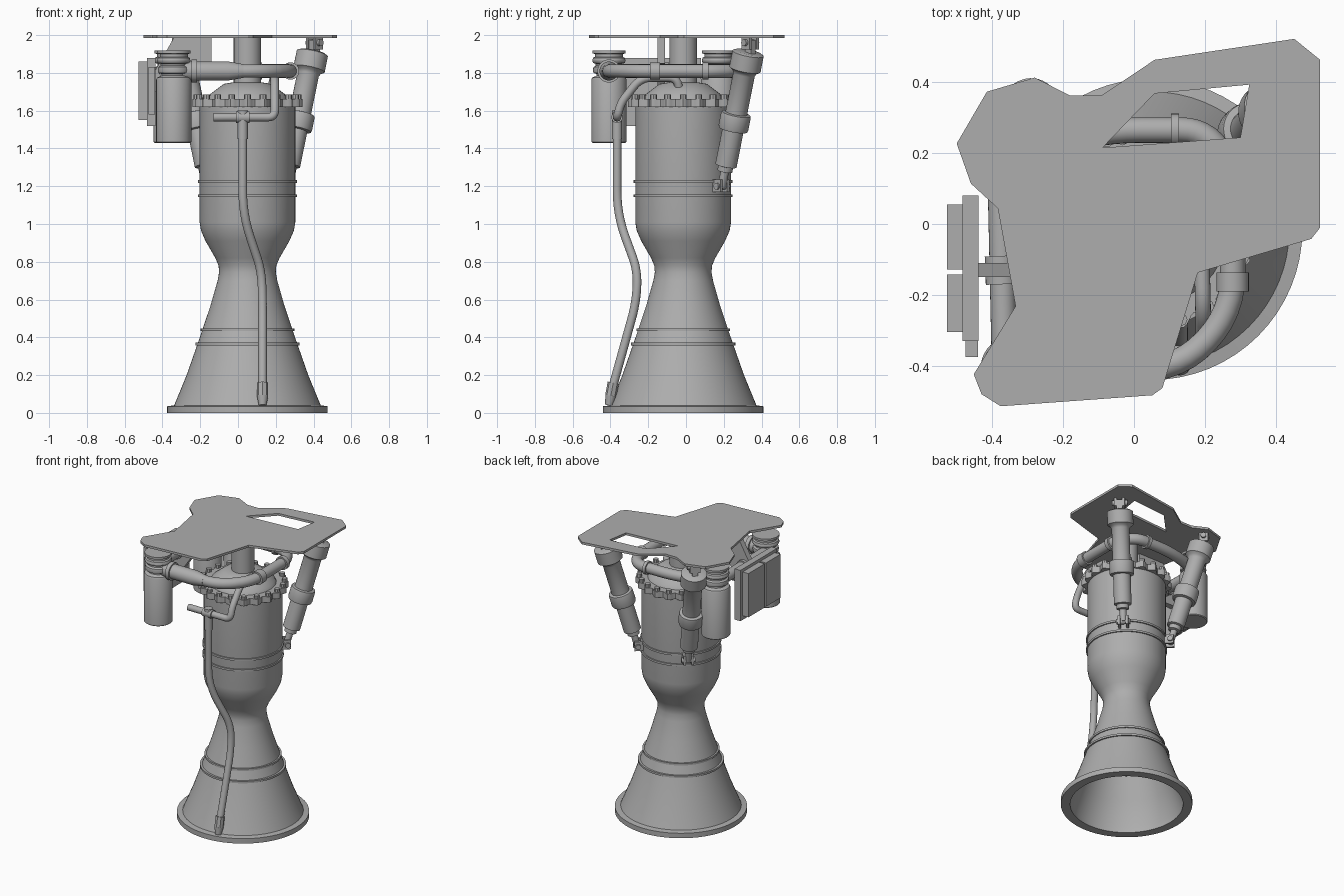
import bpy, bmesh, math
from mathutils import Vector, Matrix

if "Cube" in bpy.data.objects:
    bpy.data.objects.remove(bpy.data.objects["Cube"])

grey = bpy.data.materials.new("engine_grey")
grey.diffuse_color = (0.42, 0.42, 0.42, 1)
grey.use_nodes = True
grey.node_tree.nodes["Principled BSDF"].inputs["Base Color"].default_value = grey.diffuse_color
CX, CY = 0.05, -0.015          # engine axis
Z = Vector((0, 0, 1))


def finish(name, bm, matrix=None, smooth=True):
    if matrix:
        bm.transform(matrix)
    bmesh.ops.remove_doubles(bm, verts=bm.verts, dist=1e-5)
    bmesh.ops.recalc_face_normals(bm, faces=bm.faces)
    me = bpy.data.meshes.new(name)
    bm.to_mesh(me)
    bm.free()
    me.materials.append(grey)
    ob = bpy.data.objects.new(name, me)
    bpy.context.collection.objects.link(ob)
    if smooth:
        bpy.ops.object.select_all(action='DESELECT')
        ob.select_set(True)
        bpy.context.view_layer.objects.active = ob
        bpy.ops.object.shade_smooth_by_angle(angle=math.radians(32))
    return ob


def lathe(name, prof, base=(0, 0, 0), axis=Z, seg=40, wave=None, closed=False):
    """Revolve (radius, height) points about an axis starting at base."""
    bm = bmesh.new()
    rings = []
    for r, h in prof:
        ring = []
        for i in range(seg):
            a = 2 * math.pi * i / seg
            k = r + (wave(a) if wave and r > 0 else 0)
            ring.append(bm.verts.new((k * math.cos(a), k * math.sin(a), h)))
        rings.append(ring)
    for a, b in zip(rings, rings[1:] + (rings[:1] if closed else [])):
        for i in range(seg):
            j = (i + 1) % seg
            bm.faces.new((a[i], a[j], b[j], b[i]))
    m = Matrix.Translation(base) @ Vector(axis).to_track_quat('Z', 'Y').to_matrix().to_4x4()
    return finish(name, bm, m)


def cyl(name, r, p, q, seg=28, r2=None):
    p, q = Vector(p), Vector(q)
    n = (q - p).length
    return lathe(name, [(0, 0), (r, 0), (r2 or r, n), (0, n)], p, q - p, seg)


def box(name, lo, hi, matrix=None):
    bm = bmesh.new()
    bmesh.ops.create_cube(bm, size=1)
    lo, hi = Vector(lo), Vector(hi)
    for v in bm.verts:
        v.co = Vector(c * s for c, s in zip(v.co, hi - lo)) + (lo + hi) / 2
    return finish(name, bm, matrix, False)


def pipe(name, pts, r, fillet=0.1):
    """Round tube along a polyline with filleted corners."""
    pts = [Vector(p) for p in pts]
    path = [pts[0]]
    for a, b, c in zip(pts, pts[1:], pts[2:]):
        f = min(fillet, (a - b).length * .49, (c - b).length * .49)
        s, e = b + (a - b).normalized() * f, b + (c - b).normalized() * f
        path += [s.lerp(b, t).lerp(b.lerp(e, t), t) for t in (0, .17, .33, .5, .67, .83, 1)]
    path.append(pts[-1])
    bm = bmesh.new()
    rings, n = [], None
    for i, p in enumerate(path):
        t = (path[min(i + 1, len(path) - 1)] - path[max(i - 1, 0)]).normalized()
        n = n or t.orthogonal()
        n = (n - t * n.dot(t)).normalized()
        m = t.cross(n)
        rings.append([bm.verts.new(p + r * (n * math.cos(k * math.pi / 10) + m * math.sin(k * math.pi / 10)))
                      for k in range(20)])
    for a, b in zip(rings, rings[1:]):
        for i in range(20):
            bm.faces.new((a[i], a[(i + 1) % 20], b[(i + 1) % 20], b[i]))
    bm.faces.new(rings[0])
    bm.faces.new(rings[-1])
    return finish(name, bm)


def slab(name, loops, depth):
    """Fill outline loops (holes allowed) and thicken them along depth."""
    bm = bmesh.new()
    for loop in loops:
        vs = [bm.verts.new(p) for p in loop]
        for a, b in zip(vs, vs[1:] + vs[:1]):
            bm.edges.new((a, b))
    bmesh.ops.triangle_fill(bm, edges=bm.edges[:], use_beauty=True)
    ex = bmesh.ops.extrude_face_region(bm, geom=bm.faces[:])
    bmesh.ops.translate(bm, vec=depth, verts=[v for v in ex['geom'] if isinstance(v, bmesh.types.BMVert)])
    return finish(name, bm, None, False)


# Nozzle and chamber: outer wall, then the hollow inside of the bell
outer = [(.425, 0), (.425, .035), (.388, .04), (.322, .2), (.252, .4), (.195, .57), (.158, .7), (.15, .745),
         (.153, .78), (.17, .82), (.222, .91), (.246, .965), (.2535, 1.01), (.2535, 1.64), (0, 1.64)]
inner = [(0, .76), (.14, .75), (.185, .57), (.242, .4), (.312, .2), (.365, .04), (.365, 0), (.425, 0)]
lathe("nozzle_and_chamber", inner + outer[1:], (CX, CY, 0), seg=64)
for z in (.365, .44, 1.15, 1.225):
    r = .262 if z > 1 else .253 + (.4 - z) * .38 + .01
    lathe("wall_band", [(r - .03, z - .007), (r, z - .007), (r, z + .007), (r - .03, z + .007)],
          (CX, CY, 0), seg=64, closed=True)

# Scalloped head flange with bolts, injector dome and feed pipe
lathe("head_flange", [(0, 1.62), (.277, 1.62), (.277, 1.662), (0, 1.662)], (CX, CY, 0), seg=160,
      wave=lambda a: .014 * math.cos(20 * a))
for i in range(20):
    a = math.pi * i / 10
    p = Vector((CX + .268 * math.cos(a), CY + .268 * math.sin(a), 1.655))
    cyl("flange_bolt", .018, p, p + Z * .03, 8)
lathe("injector_dome", [(0, 1.66), (.215, 1.66), (.205, 1.682), (.125, 1.742), (.075, 1.75), (0, 1.75)], (CX, CY, 0))
cyl("central_feed", .073, (CX, CY, 1.74), (CX, CY, 1.99))

# Mounting plate with one cut-out
outline = [(.452, .522), (.525, .463), (.525, -.01), (.5, -.042), (.18, -.137), (.08, -.463), (.052, -.483),
           (-.376, -.514), (-.43, -.48), (-.452, -.424), (-.334, -.232), (-.384, .044), (-.46, .114), (-.5, .227),
           (-.415, .373), (-.28, .413), (-.18, .362), (-.092, .362), (.058, .463)]
hole = [(-.089, .215), (.058, .368), (.325, .393), (.3, .244)]
slab("mounting_plate", [[(x, y, 1.984) for x, y in lp] for lp in (outline, hole)], (0, 0, .016))

# Two turbopump canisters
for x, y in ((-.34, -.408), (-.355, .172)):
    lathe("pump_canister", [(0, 1.43), (.088, 1.43), (.093, 1.435), (.093, 1.765), (.088, 1.775), (.066, 1.785),
          (.066, 1.795), (.082, 1.8), (.085, 1.815), (.082, 1.83), (.07, 1.838), (.07, 1.848), (.084, 1.853),
          (.088, 1.865), (.084, 1.88), (.074, 1.885), (.074, 1.9), (.088, 1.903), (.088, 1.918), (0, 1.918)], (x, y, 0))

# Propellant loop between the pumps, with collars
H = 1.81
pipe("front_duct", [(-.34, -.408, H), (.13, -.408, H), (.278, -.25, H), (.278, .15, H), (.2, .265, H),
                    (-.1, .265, H), (-.34, .19, H)], .036, .12)
lathe("duct_reducer", [(0, 0), (.05, 0), (.05, .26), (.036, .34), (0, .34)], (-.31, -.408, H), (1, 0, 0))
cyl("duct_flange", .061, (-.245, -.408, H), (-.218, -.408, H))
cyl("duct_collar", .046, (.278, -.19, H), (.278, -.137, H))
cyl("duct_collar", .046, (.278, .088, H), (.278, .118, H))
cyl("duct_collar", .046, (.105, .265, H), (.127, .265, H))
cyl("pump_link_pipe", .036, (-.365, -.41, H), (-.378, .17, H))
cyl("pump_link_collar", .045, (-.373, -.17, H), (-.376, -.09, H))

# Thin exhaust line: crosspiece to the dome, and the long drop to the nozzle lip
pipe("dome_line", [(-.13, -.365, 1.565), (.195, -.365, 1.565), (.195, -.345, 1.64), (.195, -.24, 1.775),
                   (.19, -.05, 1.775), (.17, -.03, 1.69)], .022, .06)
pipe("drop_line", [(.025, -.365, 1.565), (.025, -.365, 1.05), (.125, -.255, .75), (.13, -.265, .58),
                   (.13, -.39, .13)], .023, .13)
cyl("tee_joint", .03, (-.01, -.365, 1.565), (.06, -.365, 1.565))
cyl("tee_fitting", .027, (.025, -.365, 1.45), (.025, -.365, 1.6))
cyl("drop_fitting", .03, (.13, -.385, .16), (.13, -.398, .09), 8)
cyl("drop_tip", .03, (.13, -.398, .09), (.13, -.408, .04), 16, .02)

# Two gimbal actuators, mirrored about the engine axis
for s in (1, -1):
    p = Vector((CX + s * .2, CY + .205, 1.2))
    q = Vector((CX + s * .355, CY + .355, 1.96))
    d = q - p
    L = d.length
    prof = [(0, 0), (.022, 0), (.022, .1), (.04, .105), (.04, .14), (.057, .145), (.057, .39), (.077, .395),
            (.08, .41), (.08, .49), (.077, .505), (.058, .51), (.058, .78), (.066, .8), (.084, .815), (.084, .925),
            (.07, .935), (0, .935)]
    lathe("actuator", [(r, t * L) for r, t in prof], p, d)
    turn = Matrix.Rotation(math.atan2(1, s), 4, 'Z')
    lo, hi = Matrix.Translation(p) @ turn, Matrix.Translation(q) @ turn
    for y in (-.026, .026):       # clevis cheeks, bottom then top
        box("lower_clevis", (-.06, y - .008, -.03), (.022, y + .008, .035), lo)
        box("upper_clevis", (-.03, y - .008, -.035), (.03, y + .008, .03), hi)
    box("upper_lug", (-.022, -.018, -.06), (.022, .018, .015), hi)
    for m, w in ((lo, .045), (hi, .05)):
        cyl("clevis_pin", .018, m @ Vector((0, -w, 0)), m @ Vector((0, w, 0)), 16)

# Control boxes and their hanger
box("box_backplate", (-.483, -.33, 1.52), (-.438, .08, 1.88))
box("control_box", (-.528, -.128, 1.55), (-.48, .055, 1.86))
box("control_box", (-.528, -.305, 1.55), (-.48, -.142, 1.86))
box("box_connector", (-.475, -.375, 1.58), (-.44, -.325, 1.83))
hanger = [(-.44, 1.7), (-.44, 1.81), (-.34, 1.985), (-.14, 1.985), (-.14, 1.85), (-.24, 1.83), (-.33, 1.7)]
slab("box_hanger", [[(x, -.15, z) for x, z in hanger]], (0, .04, 0))
